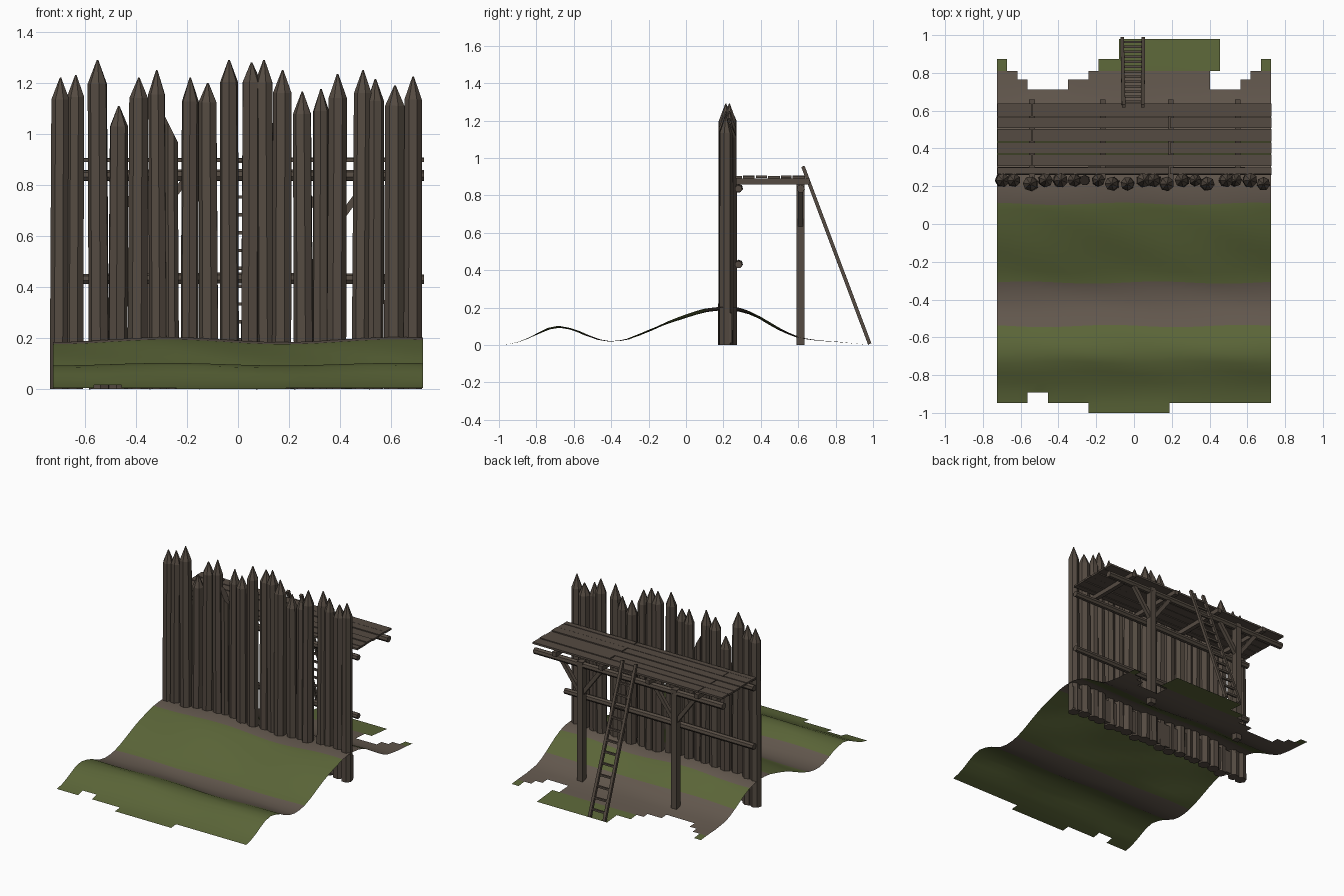
import bpy, bmesh, math, random
from mathutils import Vector

if "Cube" in bpy.data.objects:
    bpy.data.objects.remove(bpy.data.objects["Cube"])

random.seed(4)


def material(name, rgb):
    m = bpy.data.materials.new(name)
    m.diffuse_color = (*rgb, 1)
    m.use_nodes = True
    m.node_tree.nodes["Principled BSDF"].inputs["Base Color"].default_value = m.diffuse_color
    return m


GRASS = material("grass green", (0.105, 0.132, 0.040))
EARTH = material("bare earth", (0.125, 0.098, 0.076))
WOOD = material("weathered wood", (0.090, 0.070, 0.054))


def finish(name, bm, mats, smooth=False):
    bmesh.ops.recalc_face_normals(bm, faces=bm.faces)
    me = bpy.data.meshes.new(name)
    bm.to_mesh(me)
    bm.free()
    for m in mats:
        me.materials.append(m)
    for p in me.polygons:
        p.use_smooth = smooth
    ob = bpy.data.objects.new(name, me)
    bpy.context.collection.objects.link(ob)
    return ob


def tube(bm, pts, radii, sides=7, turn=0.0, slant=0.0):
    """Faceted log through pts; slant shears the last ring along x."""
    pts = [Vector(p) for p in pts]
    axis = (pts[-1] - pts[0]).normalized()
    ref = Vector((0, 1, 0)) if abs(axis.y) < 0.9 else Vector((0, 0, 1))
    u = axis.cross(ref).normalized()
    v = axis.cross(u)
    rings = []
    for k, (p, r) in enumerate(zip(pts, radii)):
        ring = []
        for i in range(sides):
            a = turn + math.tau * i / sides
            q = p + u * (r * math.cos(a)) + v * (r * math.sin(a))
            if k == len(pts) - 1:
                q.z -= slant * (q.x - p.x)
            ring.append(bm.verts.new(q))
        rings.append(ring)
    for a, b in zip(rings, rings[1:]):
        for i in range(sides):
            j = (i + 1) % sides
            bm.faces.new((a[i], a[j], b[j], b[i]))
    bm.faces.new(rings[0])
    bm.faces.new(rings[-1])


def bar(bm, p, q, thick):
    """Square timber from p to q."""
    r = thick / math.sqrt(2)
    tube(bm, [p, q], [r, r], 4, math.pi / 4)


def box(bm, lo, hi):
    lo, hi = Vector(lo), Vector(hi)
    vs = bmesh.ops.create_cube(bm, size=1)["verts"]
    for v in vs:
        v.co = Vector([(lo[i] + hi[i]) / 2 + v.co[i] * (hi[i] - lo[i]) for i in range(3)])


# Ground: bank and ditch profile swept along x, with stepped outer edges
PROFILE = [(-1, 0), (-.94, .006), (-.88, .02), (-.8, .056), (-.74, .086), (-.68, .098), (-.6, .083),
           (-.5, .038), (-.44, .022), (-.38, .018), (-.3, .034), (-.2, .076), (-.1, .118), (0, .155), (.1, .185),
           (.2, .197), (.3, .188), (.36, .165), (.44, .118), (.52, .073), (.6, .04), (.7, .024),
           (.8, .018), (.9, .008), (.99, 0)]


def height(y):
    for (y0, z0), (y1, z1) in zip(PROFILE, PROFILE[1:]):
        if y <= y1:
            return z0 + (z1 - z0) * (y - y0) / (y1 - y0)
    return 0.0


NX, NY, DX, DY = 27, 37, 0.0537, 0.0535
NUDGE = {9: -.54, 13: -.31, 21: .107, 34: .81}
back = [35, 34, 33] + [32] * 4 + [33] * 2 + [34] + [35] * 2 + [37] * 10 + [32] * 2 + [33, 34, 35]
front = [1] * 3 + [2] * 2 + [1] * 4 + [0] * 8 + [1] * 10
bm = bmesh.new()
grid = {}
for i in range(NX + 1):
    x = -0.725 + DX * i
    for j in range(NY + 1):
        y = NUDGE.get(j, -1 + DY * j)
        z = height(y) * (1 + 0.05 * math.sin(7 * x + 3.5))
        if 3 < j < 32:
            y += 0.006 * math.sin(9 * x + j)
        grid[i, j] = bm.verts.new((x, y, z))
for i in range(NX):
    for j in range(front[i], back[i]):
        if i == 21 and j in (32, 33):
            continue
        f = bm.faces.new((grid[i, j], grid[i + 1, j], grid[i + 1, j + 1], grid[i, j + 1]))
        earth = 9 <= j < 13 or 21 <= j < 25 or 28 <= j < 34
        f.material_index = 1 if earth else 0
bmesh.ops.delete(bm, geom=[v for v in bm.verts if not v.link_faces], context="VERTS")
finish("earth_bank", bm, [GRASS, EARTH], True)

# Palisade stakes: (apex x, apex z, half width)
STAKES = [(-.695, 1.22, .036), (-.635, 1.23, .035), (-.55, 1.29, .039), (-.467, 1.11, .037),
          (-.388, 1.22, .038), (-.318, 1.25, .034), (-.258, 1.02, .027), (-.187, 1.22, .034),
          (-.118, 1.20, .037), (-.035, 1.29, .036), (.053, 1.28, .038), (.102, 1.29, .036),
          (.175, 1.25, .038), (.252, 1.165, .037), (.325, 1.175, .032), (.39, 1.235, .037),
          (.49, 1.25, .036), (.538, 1.215, .034), (.615, 1.19, .039), (.686, 1.225, .035)]
FORWARD = (2, 8, 9, 12, 15, 19)
bm = bmesh.new()
for n, (x, z, r) in enumerate(STAKES):
    y = 0.213 if n in FORWARD else 0.232
    lean = random.uniform(-.008, .008)
    turn = random.uniform(0, 1)
    if n == 6:   # snapped stake with a slanted top
        tube(bm, [(x, y, 0), (x - .004, y, z)], [r * 1.05, r], 7, turn, 2.0)
    else:
        tube(bm, [(x + lean, y, 0), (x + lean / 2, y, .6), (x, y, z - random.uniform(.075, .1)), (x, y, z)],
             [r * 1.06, r * 1.03, r, .003], 7, turn)
finish("palisade_stakes", bm, [WOOD])

# Buried footing between the stakes
bm = bmesh.new()
box(bm, (-.715, .215, .01), (.715, .245, .17))
finish("buried_footing", bm, [WOOD])

# Rails tying the stakes together
bm = bmesh.new()
for z in (.43, .835):
    tube(bm, [(-.72, .28, z), (0, .282, z + .004), (.728, .28, z)], [.021, .023, .02], 7)
finish("wall_rails", bm, [WOOD])

# Walkway frame: posts, outer beam, joists, braces
bm = bmesh.new()
for x in (-.35, .37):
    bar(bm, (x, .613, 0), (x, .613, .86), .043)
finish("walkway_posts", bm, [WOOD])

bm = bmesh.new()
for x in (-.35, .37):
    for s in (-1, 1):
        bar(bm, (x + s * .01, .613, .64), (x + s * .15, .613, .83), .026)
finish("post_braces", bm, [WOOD])

bm = bmesh.new()
tube(bm, [(-.72, .613, .836), (.728, .613, .836)], [.023, .022], 7)
finish("outer_beam", bm, [WOOD])

bm = bmesh.new()
for x in (-.54, -.165, .195, .55):
    bar(bm, (x, .235, .874), (x, .66, .874), .03)
finish("walkway_joists", bm, [WOOD])

# Walkway boards with staggered joints
bm = bmesh.new()
edges = [.262, .303, .37, .435, .505, .567, .64]
for k, (a, b) in enumerate(zip(edges, edges[1:])):
    joint = .187 if k % 2 == 0 else -.54
    for x0, x1 in ((-.722, joint - .003), (joint + .003, .728)):
        lift = random.uniform(0, .005)
        box(bm, (x0, a + .003, .889 + lift), (x1, b - .003, .902 + lift))
finish("walkway_boards", bm, [WOOD])

# Ladder leaning on the walkway
foot, top = Vector((0, .982, .006)), Vector((0, .625, .955))
bm = bmesh.new()
for x0, x1 in ((-.063, -.055), (.05, .046)):
    bar(bm, foot + Vector((x0, 0, 0)), top + Vector((x1, 0, 0)), .019)
for k in range(13):
    p = foot.lerp(top, (k + .7) / 13.6)
    bar(bm, p + Vector((-.06, 0, 0)), p + Vector((.05, 0, 0)), .013)
finish("ladder", bm, [WOOD])
